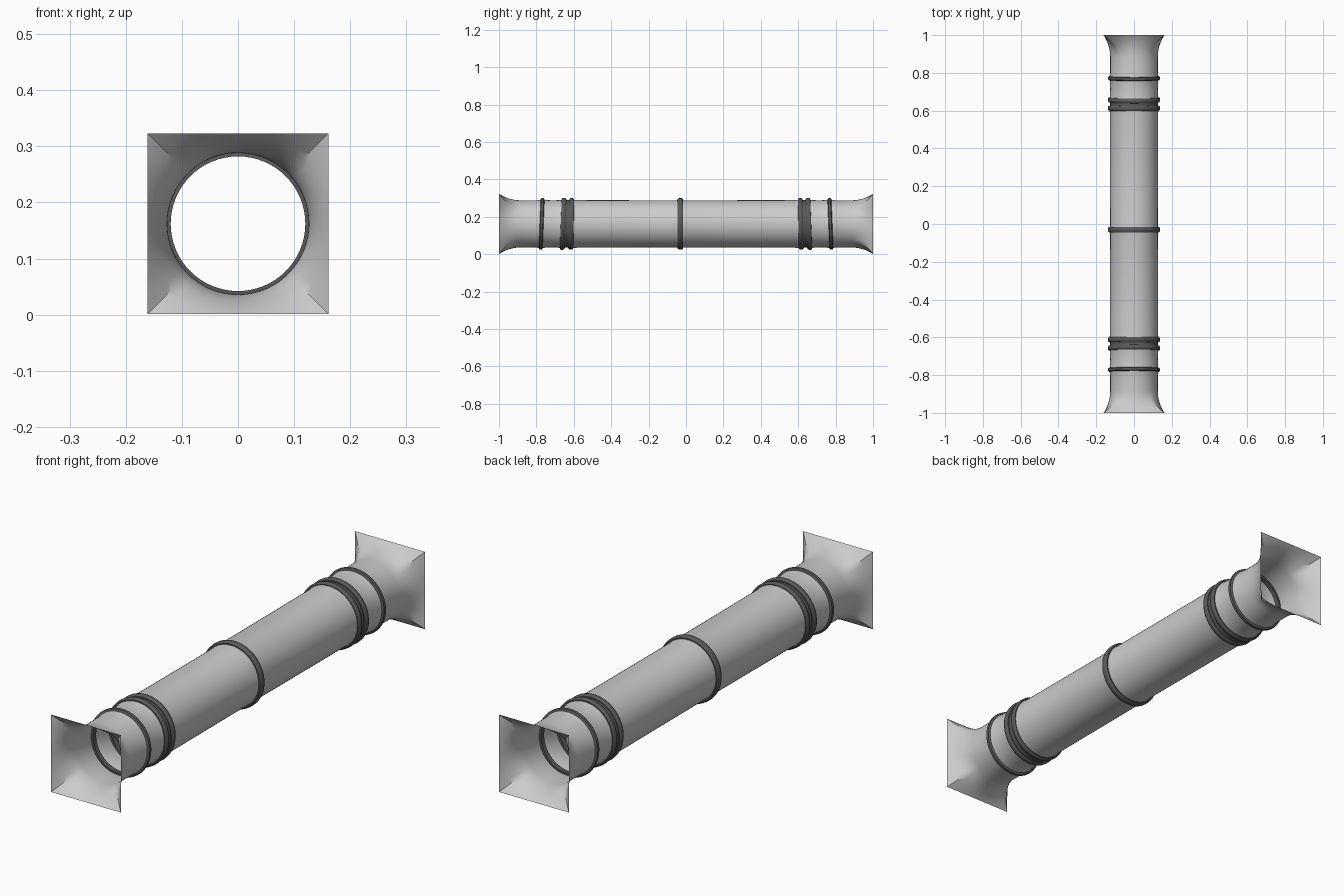
import bpy, bmesh, math

if "Cube" in bpy.data.objects:
    bpy.data.objects.remove(bpy.data.objects["Cube"])

SEG = 64
CZ = 0.162
R = 0.126
HALF = 0.161

dark = bpy.data.materials.new("dark_rubber")
dark.diffuse_color = (0.1, 0.1, 0.1, 1)
dark.use_nodes = True
dark.node_tree.nodes["Principled BSDF"].inputs["Base Color"].default_value = dark.diffuse_color


def loft(name, rings, closed=False, mat=None):
    """Skin a list of rings of points into one surface."""
    bm = bmesh.new()
    loops = [[bm.verts.new(p) for p in ring] for ring in rings]
    pairs = list(zip(loops, loops[1:]))
    if closed:
        pairs.append((loops[-1], loops[0]))
    for a, b in pairs:
        for i in range(SEG):
            j = (i + 1) % SEG
            bm.faces.new((a[i], a[j], b[j], b[i]))
    bmesh.ops.recalc_face_normals(bm, faces=bm.faces)
    me = bpy.data.meshes.new(name)
    bm.to_mesh(me)
    bm.free()
    ob = bpy.data.objects.new(name, me)
    bpy.context.collection.objects.link(ob)
    if mat:
        me.materials.append(mat)
    bpy.ops.object.select_all(action='DESELECT')
    ob.select_set(True)
    bpy.context.view_layer.objects.active = ob
    bpy.ops.object.shade_smooth_by_angle(angle=math.radians(40))
    return ob


def section(y, r, square=0.0, tilt=0.0):
    """Cross-section that blends from a circle to a square."""
    pts = []
    for i in range(SEG):
        a = 2 * math.pi * i / SEG
        c, s = math.cos(a), math.sin(a)
        k = HALF / max(abs(c), abs(s))
        rad = r + (k - r) * square
        pts.append((rad * c, y + tilt * rad * s, CZ + rad * s))
    return pts


def band(name, y, width, r_in, r_out, tilt=0.0):
    """Rounded rubber ring."""
    w = width / 2
    prof = [(-w, r_in), (-w, r_out - 0.006), (-w * 0.6, r_out - 0.001),
            (0, r_out), (w * 0.6, r_out - 0.001), (w, r_out - 0.006), (w, r_in)]
    loft(name, [section(y + dy, r, 0, tilt) for dy, r in prof], True, dark)


# main tube, in two lengths meeting at the middle ring
loft("tube_front", [section(y, r) for y, r in
                    [(-0.61, 0.130), (-0.58, R + 0.001), (-0.05, R), (-0.03, 0.130)]])
loft("tube_back", [section(y, r) for y, r in
                   [(-0.03, 0.130), (-0.01, R), (0.58, R + 0.001), (0.61, 0.130)]])
band("middle_ring", -0.03, 0.03, 0.120, 0.138)

for side, label in ((-1, "front"), (1, "back")):
    tilt = -0.04 * side
    # short collar between the ring joints
    loft("collar_" + label, [section(side * y, r, 0, tilt) for y, r in
                             [(0.655, 0.131), (0.68, R + 0.001), (0.715, R),
                              (0.75, R + 0.001), (0.772, 0.131)]])
    # round-to-square flared end
    rings = [section(side * 0.772, 0.131, 0, tilt), section(side * 0.80, R, 0, tilt / 2)]
    for i in range(13):
        t = i / 12
        rings.append(section(side * (0.88 + 0.12 * t), R, t ** 2.2))
    loft("flared_end_" + label, rings)
    # rubber rings and the pinched joint
    band("outer_ring_" + label, side * 0.772, 0.02, 0.120, 0.138, tilt)
    band("joint_ring_outer_" + label, side * 0.657, 0.025, 0.120, 0.139, tilt)
    band("joint_ring_inner_" + label, side * 0.613, 0.025, 0.120, 0.138, tilt / 2)
    loft("pinched_joint_" + label, [section(side * y, r, 0, tilt * 0.75) for y, r in
                                    [(0.613, 0.134), (0.628, 0.127), (0.642, 0.127),
                                     (0.657, 0.134)]], False, dark)
